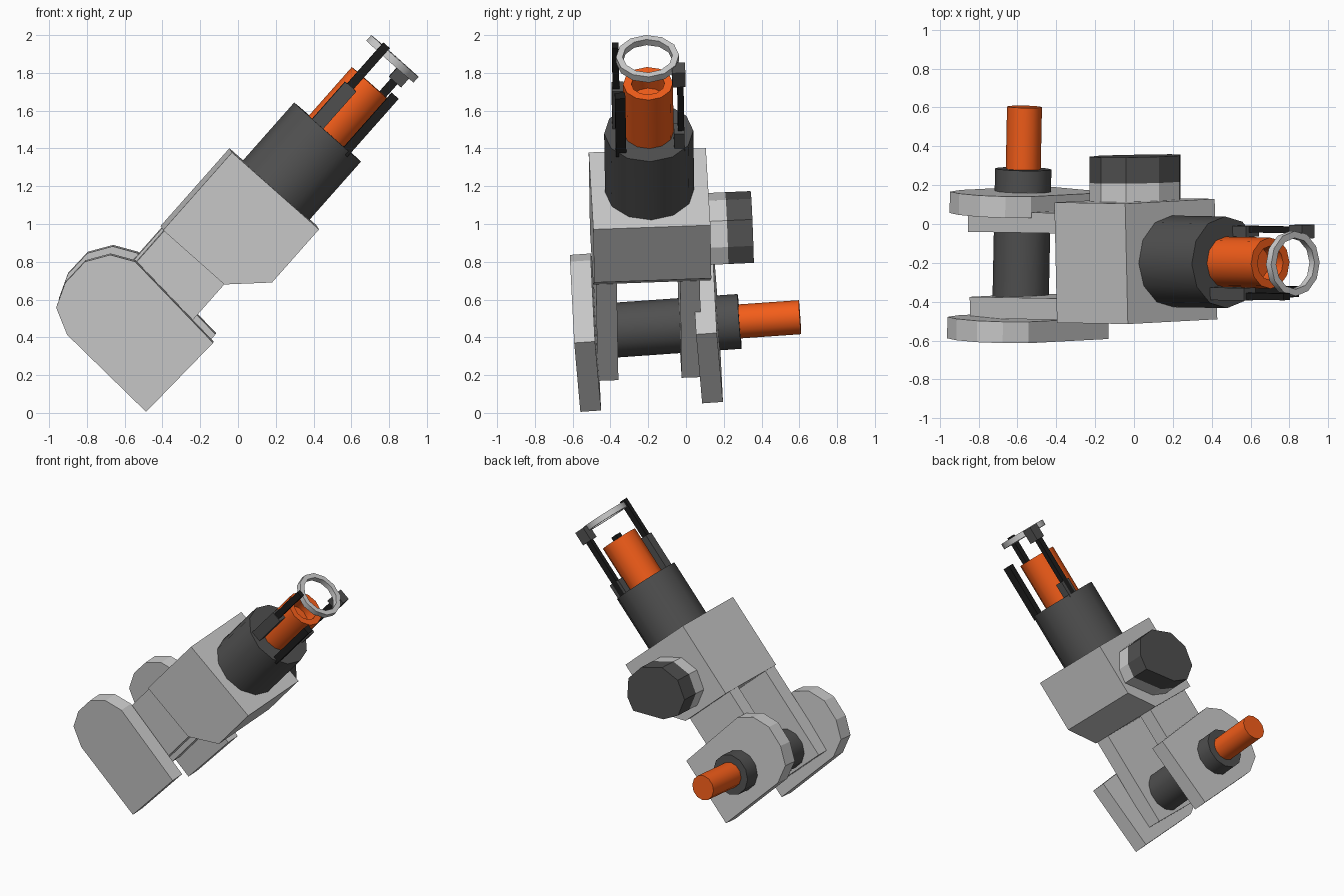
import bpy, bmesh, math
from mathutils import Matrix, Vector

if "Cube" in bpy.data.objects:
    bpy.data.objects.remove(bpy.data.objects["Cube"])


def material(name, rgb):
    m = bpy.data.materials.new(name)
    m.diffuse_color = (*rgb, 1)
    m.use_nodes = True
    m.node_tree.nodes["Principled BSDF"].inputs["Base Color"].default_value = m.diffuse_color
    return m


DARK = material("dark_grey", (0.08, 0.08, 0.08))
BLACK = material("black", (0.012, 0.012, 0.012))
ORANGE = material("orange", (0.9, 0.11, 0.01))


def frame(origin, x, y, z):
    m = Matrix((x, y, z)).transposed().to_4x4()
    m.translation = Vector(origin)
    return m


# Slightly twisted frames: arm runs along its local X, pins along local Y
ARM = frame((0, -0.155, 0), (0.663, -0.012, 0.749), (-0.022, 1, 0.036), (-0.749, -0.04, 0.663))
CLEVIS = frame((-0.55, -0.205, 0.42), (1, -0.02, 0), (0.02, 1, 0.07), (0, -0.07, 1))
SIDE = frame((0, -0.155, -0.02), (1, 0.015, 0), (0, 1, 0.045), (0, -0.036, 1))


def finish(name, bm, fr, mat=None, smooth=False):
    bm.transform(fr)
    bmesh.ops.remove_doubles(bm, verts=bm.verts, dist=1e-5)
    bmesh.ops.recalc_face_normals(bm, faces=bm.faces)
    me = bpy.data.meshes.new(name)
    bm.to_mesh(me)
    bm.free()
    ob = bpy.data.objects.new(name, me)
    bpy.context.collection.objects.link(ob)
    if mat:
        me.materials.append(mat)
    if smooth:
        bpy.ops.object.select_all(action='DESELECT')
        ob.select_set(True)
        bpy.context.view_layer.objects.active = ob
        bpy.ops.object.shade_smooth_by_angle(angle=math.radians(40))
    return ob


def prism(name, pts, y0, y1, fr, mat=None):
    """Extrude an XZ outline along local Y."""
    bm = bmesh.new()
    lo = [bm.verts.new((x, y0, z)) for x, z in pts]
    hi = [bm.verts.new((x, y1, z)) for x, z in pts]
    bm.faces.new(lo)
    bm.faces.new(hi[::-1])
    n = len(pts)
    for i in range(n):
        j = (i + 1) % n
        bm.faces.new((lo[i], lo[j], hi[j], hi[i]))
    return finish(name, bm, fr, mat)


def box(name, xs, ys, zs, mat=None):
    pts = [(xs[0], zs[0]), (xs[1], zs[0]), (xs[1], zs[1]), (xs[0], zs[1])]
    return prism(name, pts, ys[0], ys[1], ARM, mat)


def lathe(name, profile, axis, centre, fr, mat=None, closed=False, sides=12):
    """Spin (radius, distance) points round local X or Y."""
    bm = bmesh.new()
    rings = []
    for r, t in profile:
        if r == 0:
            ring = None
        ring = []
        for k in range(sides if r else 1):
            a = 2 * math.pi * k / sides
            p, q = r * math.cos(a), r * math.sin(a)
            co = (t, p, q) if axis == 'X' else (p, t, q)
            ring.append(bm.verts.new(Vector(co) + Vector(centre)))
        rings.append(ring)
    pairs = list(zip(rings, rings[1:]))
    if closed:
        pairs.append((rings[-1], rings[0]))
    for a, b in pairs:
        if len(a) == 1:
            bm.faces.new(b)
        elif len(b) == 1:
            bm.faces.new(a)
        else:
            for k in range(sides):
                j = (k + 1) % sides
                bm.faces.new((a[k], a[j], b[j], b[k]))
    loose = [v for v in bm.verts if not v.link_faces]
    bmesh.ops.delete(bm, geom=loose, context='VERTS')
    return finish(name, bm, fr, mat, smooth=True)


def rod(name, r, t0, t1, axis, centre, fr, mat):
    return lathe(name, [(0, t0), (r, t0), (r, t1), (0, t1)], axis, centre, fr, mat)


# Clevis plates with one rounded end
outline = [(-.487, .005), (-.132, .37), (-.545, .80), (-.677, .836),
           (-.81, .80), (-.915, .688), (-.963, .556), (-.905, .413)]
outline = [(x + 0.558, z - 0.393) for x, z in outline]
prism("clevis_plate_front", outline, -0.38, -0.27, CLEVIS)
prism("clevis_plate_rear", outline, 0.265, 0.375, CLEVIS)

# Pivot sleeve and pin
rod("pivot_sleeve", 0.145, -0.2, 0.49, 'Y', (-0.03, 0, 0.03), CLEVIS, DARK)
rod("pivot_pin", 0.09, 0.4, 0.81, 'Y', (-0.03, 0, 0.03), CLEVIS, ORANGE)

# Main housing and its fork arms
prism("housing", [(.465, .517), (.64, .335), (1.015, .335), (1.015, .95), (.465, .95)],
      -0.31, 0.31, ARM)
box("fork_arm_front", (-.217, .5), (-.295, -.185), (.517, .943))
box("fork_arm_rear", (-.217, .5), (.15, .255), (.517, .943))

# Side cap on the rear of the housing
cap = [(-.06, .79), (.19, .79), (.24, .88), (.235, 1.02), (.13, 1.13),
       (-.04, 1.17), (-.17, 1.11), (-.23, .98), (-.18, .85)]
prism("side_cap_base", cap, 0.28, 0.405, SIDE)
prism("side_cap", cap, 0.405, 0.54, SIDE, DARK)

# Barrel and hollow plunger
AXIS = (0, 0, 0.63)
rod("barrel", 0.236, 1.0, 1.427, 'X', AXIS, ARM, DARK)
lathe("plunger", [(0, 1.4), (.132, 1.4), (.132, 1.77), (.088, 1.77), (.088, 1.66), (0, 1.66)],
      'X', AXIS, ARM, ORANGE)

# Guide rails
box("upper_rail_sleeve", (1.41, 1.69), (-.19, -.125), (.666, .744), DARK)
box("upper_rail", (1.5, 1.98), (-.185, -.15), (.685, .73), BLACK)
box("lower_rail", (1.4, 1.81), (-.18, -.125), (.472, .52), BLACK)
box("rear_rail_sleeve", (1.41, 1.53), (.13, .185), (.49, .58), DARK)
box("rear_rail", (1.41, 1.9), (.152, .185), (.515, .56), BLACK)
box("rear_rail_clip", (1.86, 1.96), (.125, .195), (.49, .575), DARK)

# Tip ring
lathe("tip_ring", [(.167, 1.925), (.167, 1.965), (.132, 1.965), (.132, 1.925)],
      'X', AXIS, ARM, closed=True)
